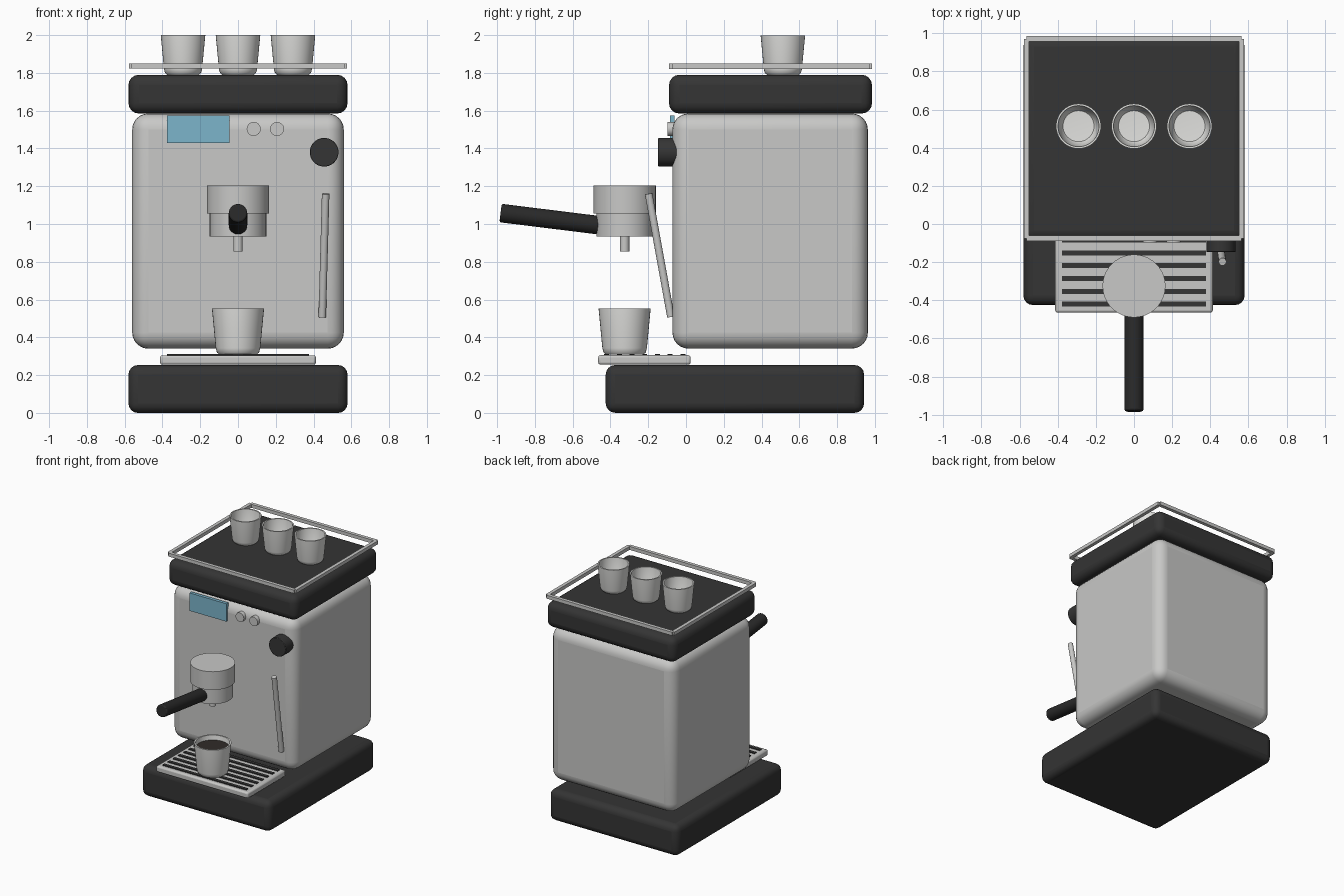
import bpy, bmesh, math
from mathutils import Vector

if "Cube" in bpy.data.objects:
    bpy.data.objects.remove(bpy.data.objects["Cube"])


def material(name, rgb):
    m = bpy.data.materials.new(name)
    m.diffuse_color = (*rgb, 1)
    m.use_nodes = True
    m.node_tree.nodes["Principled BSDF"].inputs["Base Color"].default_value = m.diffuse_color
    return m


STEEL = material("brushed_steel", (0.58, 0.58, 0.57))
DARK = material("dark_plastic", (0.035, 0.035, 0.035))
BLACK = material("black_rubber", (0.022, 0.022, 0.022))
CHINA = material("white_china", (0.76, 0.76, 0.74))
BLUE = material("screen_blue", (0.2, 0.46, 0.6))
COFFEE = material("coffee", (0.03, 0.025, 0.022))


def finish(name, bm, mat, bevel=0, segments=4):
    bmesh.ops.recalc_face_normals(bm, faces=bm.faces)
    me = bpy.data.meshes.new(name)
    bm.to_mesh(me)
    bm.free()
    ob = bpy.data.objects.new(name, me)
    bpy.context.collection.objects.link(ob)
    me.materials.append(mat)
    if bevel:
        mod = ob.modifiers.new("bevel", 'BEVEL')
        mod.width, mod.segments = bevel, segments
        mod.limit_method = 'ANGLE'
        mod.angle_limit = math.radians(40)
    bpy.ops.object.select_all(action='DESELECT')
    bpy.context.view_layer.objects.active = ob
    ob.select_set(True)
    bpy.ops.object.shade_smooth_by_angle(angle=math.radians(35))
    return ob


def box(name, lo, hi, mat, bevel=0, segments=4):
    bm = bmesh.new()
    bmesh.ops.create_cube(bm, size=1)
    for v in bm.verts:
        v.co = [(a + b) / 2 + c * (b - a) for a, b, c in zip(lo, hi, v.co)]
    return finish(name, bm, mat, bevel, segments)


def rod(name, start, end, r, mat, bevel=0, sides=40):
    a, b = Vector(start), Vector(end)
    bm = bmesh.new()
    bmesh.ops.create_cone(bm, cap_ends=True, segments=sides, radius1=r, radius2=r,
                          depth=(b - a).length)
    bm.transform((b - a).to_track_quat('Z', 'Y').to_matrix().to_4x4())
    bmesh.ops.translate(bm, verts=bm.verts, vec=(a + b) / 2)
    return finish(name, bm, mat, bevel, 2)


def lathe(name, profile, at, scale, mat, sides=40):
    bm = bmesh.new()
    vs = [bm.verts.new((r * scale, 0, z * scale)) for r, z in profile]
    edges = [bm.edges.new(p) for p in zip(vs, vs[1:])]
    bmesh.ops.spin(bm, geom=vs + edges, axis=(0, 0, 1), cent=(0, 0, 0),
                   angle=math.tau, steps=sides)
    bmesh.ops.remove_doubles(bm, verts=bm.verts, dist=1e-5)
    bmesh.ops.translate(bm, verts=bm.verts, vec=at)
    return finish(name, bm, mat)


# Main housing
box("base", (-0.58, -0.425, 0), (0.58, 0.943, 0.253), DARK, 0.05)
box("body", (-0.56, -0.072, 0.34), (0.56, 0.963, 1.585), STEEL, 0.085, 6)
box("top_cover", (-0.58, -0.09, 1.585), (0.58, 0.985, 1.79), DARK, 0.055)

# Cup rail around the top
for side, s in (("left", -1), ("right", 1)):
    x0, x1 = sorted((s * 0.55, s * 0.578))
    box(f"rail_{side}", (x0, -0.075, 1.822), (x1, 0.971, 1.85), STEEL)
for end, y in (("front", -0.075), ("back", 0.971)):
    box(f"rail_{end}", (-0.564, y - 0.014, 1.822), (0.564, y + 0.014, 1.85), STEEL)

# Cups: three on top, one filled on the drip tray
CUP = [(0, 0), (0.098, 0), (0.112, 0.012), (0.118, 0.035), (0.138, 0.245),
       (0.126, 0.245), (0.107, 0.04), (0.095, 0.022), (0, 0.018)]
for i in range(3):
    lathe(f"top_cup_{i + 1}", CUP, ((i - 1) * 0.291, 0.513, 1.79), 0.855, CHINA)
lathe("serving_cup", CUP, (0, -0.325, 0.308), 1, CHINA)
rod("coffee_surface", (0, -0.325, 0.50), (0, -0.325, 0.515), 0.123, COFFEE)

# Drip tray with grille slots
box("drip_tray", (-0.413, -0.465, 0.255), (0.413, 0.025, 0.305), STEEL, 0.012, 2)
for i in range(7):
    y = -0.42 + i * 0.0672
    box(f"tray_slot_{i + 1}", (-0.377, y - 0.013, 0.295), (0.377, y + 0.013, 0.312), DARK)

# Brew group and portafilter
rod("group_head", (0, -0.325, 1.055), (0, -0.325, 1.203), 0.165, STEEL)
rod("portafilter", (0, -0.325, 0.933), (0, -0.325, 1.055), 0.15, STEEL)
rod("spout", (0, -0.325, 0.855), (0, -0.325, 0.94), 0.025, STEEL, sides=24)
rod("portafilter_handle", (0, -0.982, 1.058), (0, -0.44, 0.991), 0.049, BLACK, 0.008)

# Steam controls
rod("steam_knob", (0.456, -0.147, 1.38), (0.456, -0.04, 1.38), 0.076, DARK, 0.004)
rod("steam_wand", (0.464, -0.198, 1.16), (0.446, -0.08, 0.508), 0.02, STEEL, sides=24)

# Display and buttons
box("display", (-0.375, -0.086, 1.43), (-0.045, -0.06, 1.575), BLUE)
for i, x in enumerate((0.083, 0.207)):
    rod(f"button_{i + 1}", (x, -0.097, 1.503), (x, -0.055, 1.503), 0.037, STEEL, sides=32)
